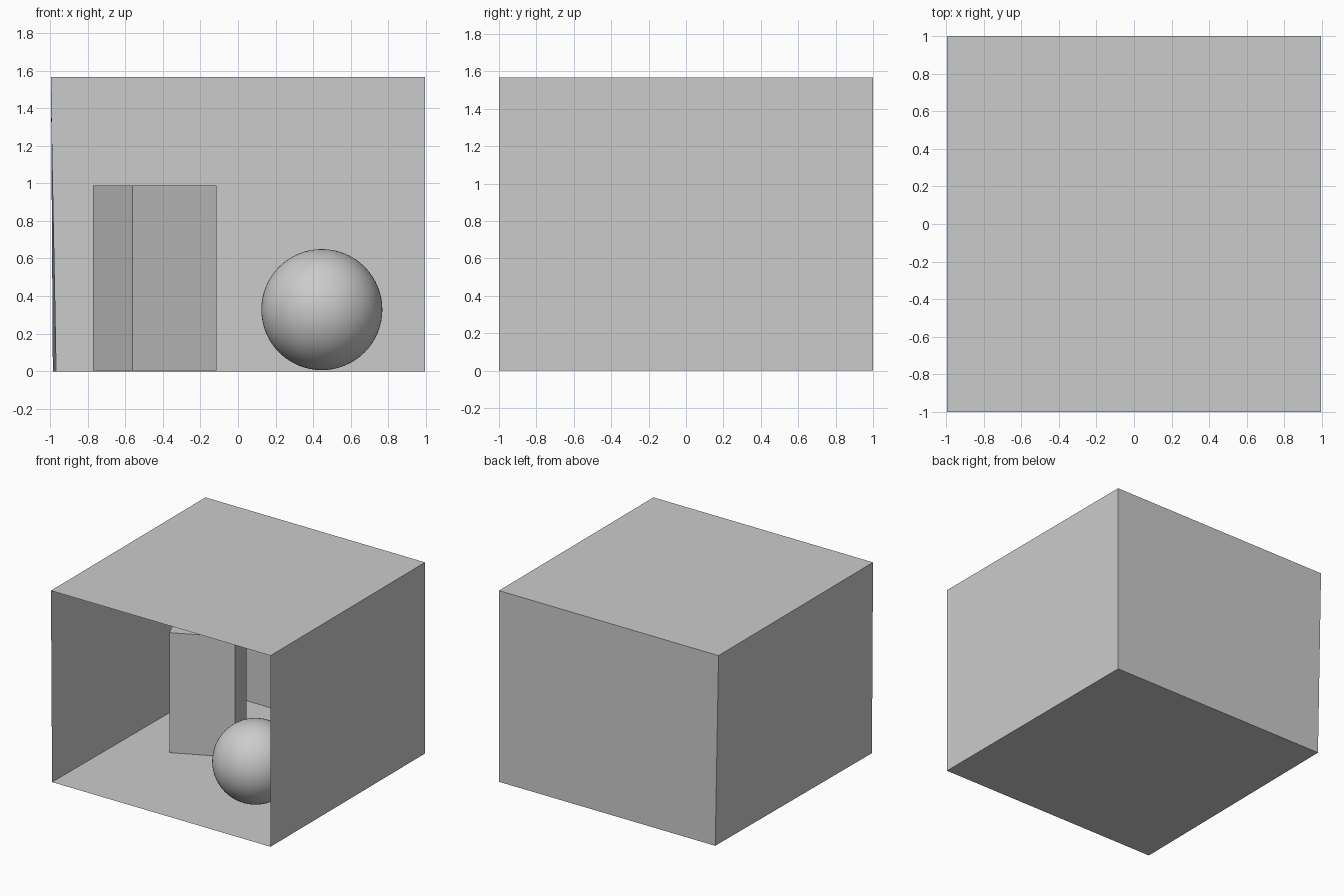
import bpy
import math

if "Cube" in bpy.data.objects:
    bpy.data.objects.remove(bpy.data.objects["Cube"])

W, D, H = 0.995, 1.0, 1.566        # half width, half depth, height of the room
FL_FRONT, FL_BACK = -0.985, -0.965  # the floor's left edge is slightly skewed

# Room corners
floor_pts = [(FL_FRONT, -D, 0), (W, -D, 0), (W, D, 0), (FL_BACK, D, 0)]
ceil_pts = [(-W, -D, H), (W, -D, H), (W, D, H), (-W, D, H)]


def panel(name, corners):
    """Single-sided panel from four corners."""
    mesh = bpy.data.meshes.new(name)
    mesh.from_pydata(corners, [], [(0, 1, 2, 3)])
    obj = bpy.data.objects.new(name, mesh)
    bpy.context.collection.objects.link(obj)
    return obj


def wall(name, a, b):
    """Wall between floor corners a and b, facing into the room."""
    panel(name, [floor_pts[a], ceil_pts[a], ceil_pts[b], floor_pts[b]])


# Room shell, open at the front
panel("floor", floor_pts)
panel("ceiling", ceil_pts[::-1])
wall("right_wall", 1, 2)
wall("back_wall", 2, 3)
wall("left_wall", 3, 0)

# Tall square block, turned on the floor
bottom, top, side = 0.005, 0.988, 0.494
bpy.ops.mesh.primitive_cube_add(size=1, location=(-0.4425, 0.245, (bottom + top) / 2),
                                rotation=(0, 0, math.radians(25.2)))
block = bpy.context.object
block.name = "tall_block"
block.scale = (side, side, top - bottom)

# Smooth ball
bpy.ops.mesh.primitive_uv_sphere_add(segments=64, ring_count=32, radius=0.322,
                                     location=(0.446, -0.41, 0.328))
ball = bpy.context.object
ball.name = "ball"
bpy.ops.object.shade_smooth()
